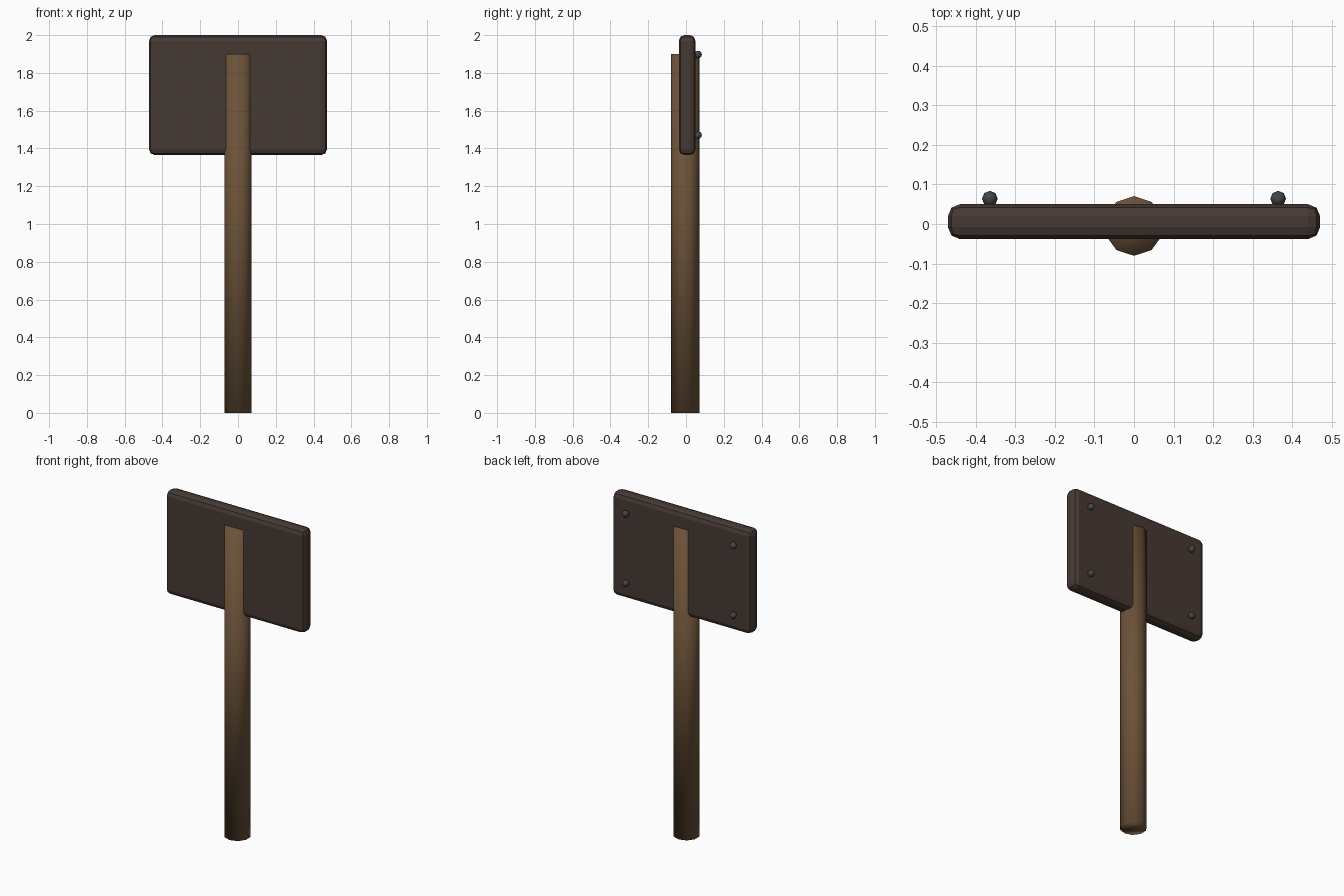
import bpy

if "Cube" in bpy.data.objects:
    bpy.data.objects.remove(bpy.data.objects["Cube"])


def material(name, rgb):
    m = bpy.data.materials.new(name)
    m.diffuse_color = (*rgb, 1)
    m.use_nodes = True
    m.node_tree.nodes["Principled BSDF"].inputs["Base Color"].default_value = m.diffuse_color
    return m


wood = material("post_wood", (0.15, 0.085, 0.04))
dark_wood = material("board_wood", (0.062, 0.042, 0.034))
iron = material("iron", (0.055, 0.06, 0.07))


def finish(name, mat, smooth=False):
    ob = bpy.context.object
    ob.name = name
    ob.data.materials.append(mat)
    if smooth:
        bpy.ops.object.shade_smooth()
    return ob


# Ten-sided post
bpy.ops.mesh.primitive_cylinder_add(vertices=10, radius=0.0755, depth=1.9,
                                    location=(0, -0.005, 0.95))
finish("post", wood, True)

# Sign board with rounded edges
bpy.ops.mesh.primitive_cube_add(size=1, location=(0, 0.006, 1.6825))
board = finish("sign_board", dark_wood)
board.scale = (0.942, 0.088, 0.635)
bpy.ops.object.transform_apply(location=False, rotation=False, scale=True)
bevel = board.modifiers.new("rounded_edges", 'BEVEL')
bevel.width = 0.03
bevel.segments = 2

# Four nails on the back face
for side, x in (("left", -0.365), ("right", 0.365)):
    for level, z in (("lower", 1.47), ("upper", 1.897)):
        bpy.ops.mesh.primitive_uv_sphere_add(segments=8, ring_count=6, radius=0.02,
                                             location=(x, 0.064, z))
        finish(f"nail_{level}_{side}", iron, True)
